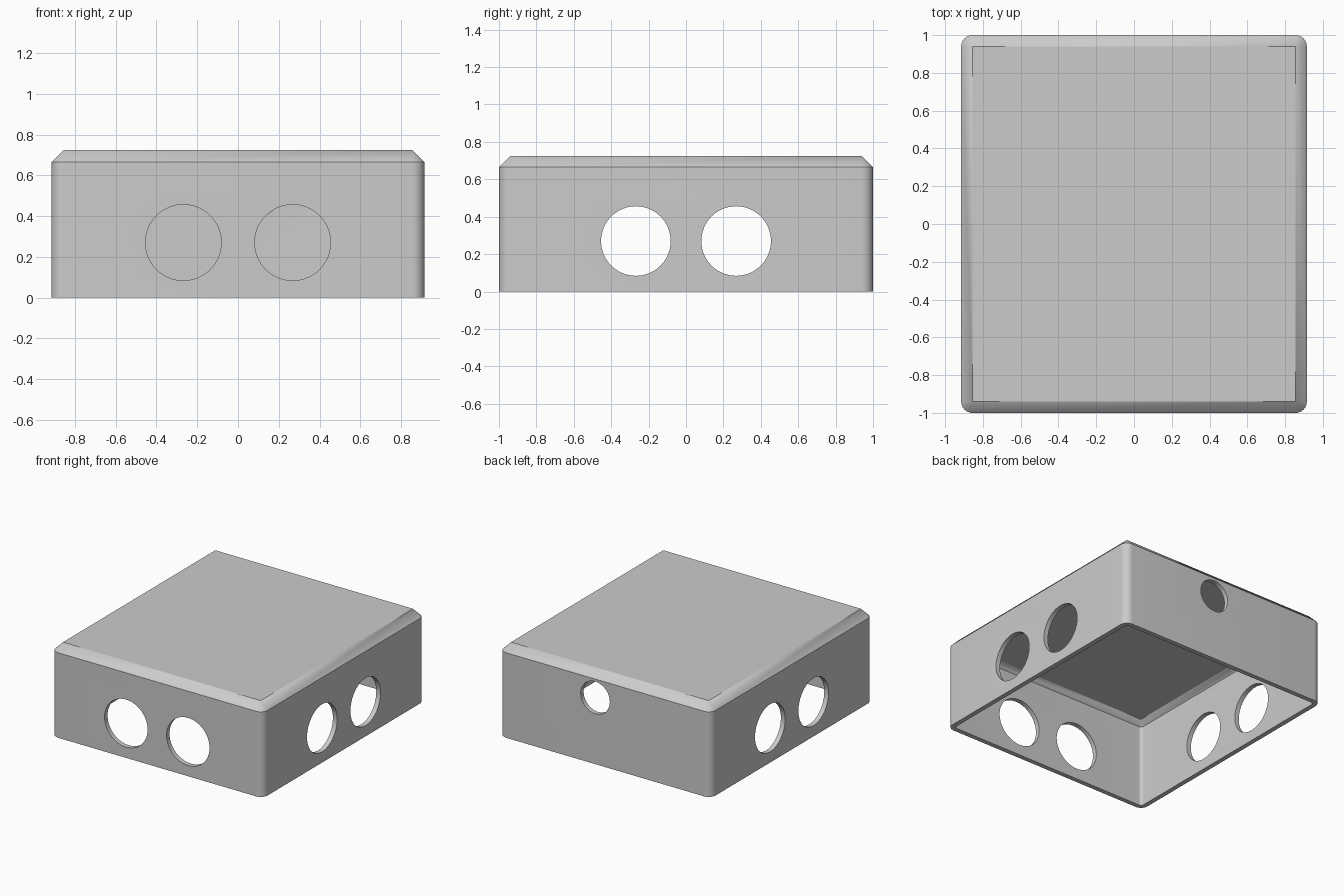
import bpy, bmesh
from math import pi, cos, sin
from mathutils import Matrix

if "Cube" in bpy.data.objects:
    bpy.data.objects.remove(bpy.data.objects["Cube"])

HALF_X, HALF_Y, HEIGHT = 0.915, 1.0, 0.725
CHAMFER, WALL = 0.06, 0.037
STEPS = 10

grey = bpy.data.materials.new("plain grey")
grey.use_nodes = True
grey.diffuse_color = (0.6, 0.6, 0.6, 1)
grey.node_tree.nodes["Principled BSDF"].inputs["Base Color"].default_value = grey.diffuse_color


def ring(bm, inset, radius, z):
    """Rounded rectangle of vertices; a zero radius gives sharp corners."""
    verts = []
    for quarter, (sx, sy) in enumerate([(1, 1), (-1, 1), (-1, -1), (1, -1)]):
        for i in range(STEPS + 1):
            a = (quarter + i / STEPS) * pi / 2
            verts.append(bm.verts.new((sx * (HALF_X - inset - radius) + radius * cos(a),
                                       sy * (HALF_Y - inset - radius) + radius * sin(a), z)))
    return verts


def make_object(name, bm):
    mesh = bpy.data.meshes.new(name)
    bm.to_mesh(mesh)
    bm.free()
    obj = bpy.data.objects.new(name, mesh)
    bpy.context.collection.objects.link(obj)
    return obj


# Open-bottomed shell: ceiling, inner wall, rim, outer wall, chamfer, lid
bm = bmesh.new()
ceiling_inset = CHAMFER + 0.015
ceiling = HEIGHT - WALL
rings = [
    ring(bm, ceiling_inset, 0, ceiling),
    ring(bm, WALL, CHAMFER - WALL, ceiling - ceiling_inset + WALL),
    ring(bm, WALL, CHAMFER - WALL, 0),
    ring(bm, 0, CHAMFER, 0),
    ring(bm, 0, CHAMFER, HEIGHT - CHAMFER),
    ring(bm, CHAMFER, 0, HEIGHT),
]
for low, high in zip(rings, rings[1:]):
    for i in range(len(low)):
        j = (i + 1) % len(low)
        bm.faces.new((low[i], low[j], high[j], high[i]))
bm.faces.new(rings[0])
bm.faces.new(rings[-1])
bmesh.ops.remove_doubles(bm, verts=bm.verts, dist=0.0001)
bmesh.ops.recalc_face_normals(bm, faces=bm.faces)
shell = make_object("enclosure_shell", bm)
shell.data.materials.append(grey)

# Hole cutters: a pair on the front and each side, one small hole at the back
bm = bmesh.new()


def add_hole(x, y, z, radius, axis):
    turn = Matrix.Rotation(pi / 2, 4, "Y" if axis == "X" else "X")
    bmesh.ops.create_cone(bm, cap_ends=True, segments=64, radius1=radius, radius2=radius,
                          depth=0.2, matrix=Matrix.Translation((x, y, z)) @ turn)


for offset in (-0.268, 0.268):
    add_hole(offset, -HALF_Y, 0.27, 0.186, "Y")
    for side in (-1, 1):
        add_hole(side * HALF_X, offset, 0.27, 0.186, "X")
add_hole(0.085, HALF_Y, 0.52, 0.126, "Y")
cutter = make_object("hole_cutters", bm)
cutter.data.materials.append(grey)
cutter.hide_render = True

cut = shell.modifiers.new("holes", "BOOLEAN")
cut.operation = "DIFFERENCE"
cut.solver = "EXACT"
cut.object = cutter
bpy.context.view_layer.objects.active = shell
shell.select_set(True)
bpy.ops.object.modifier_apply(modifier=cut.name)
bpy.data.objects.remove(cutter)
bpy.ops.object.shade_smooth_by_angle(angle=pi / 6)
